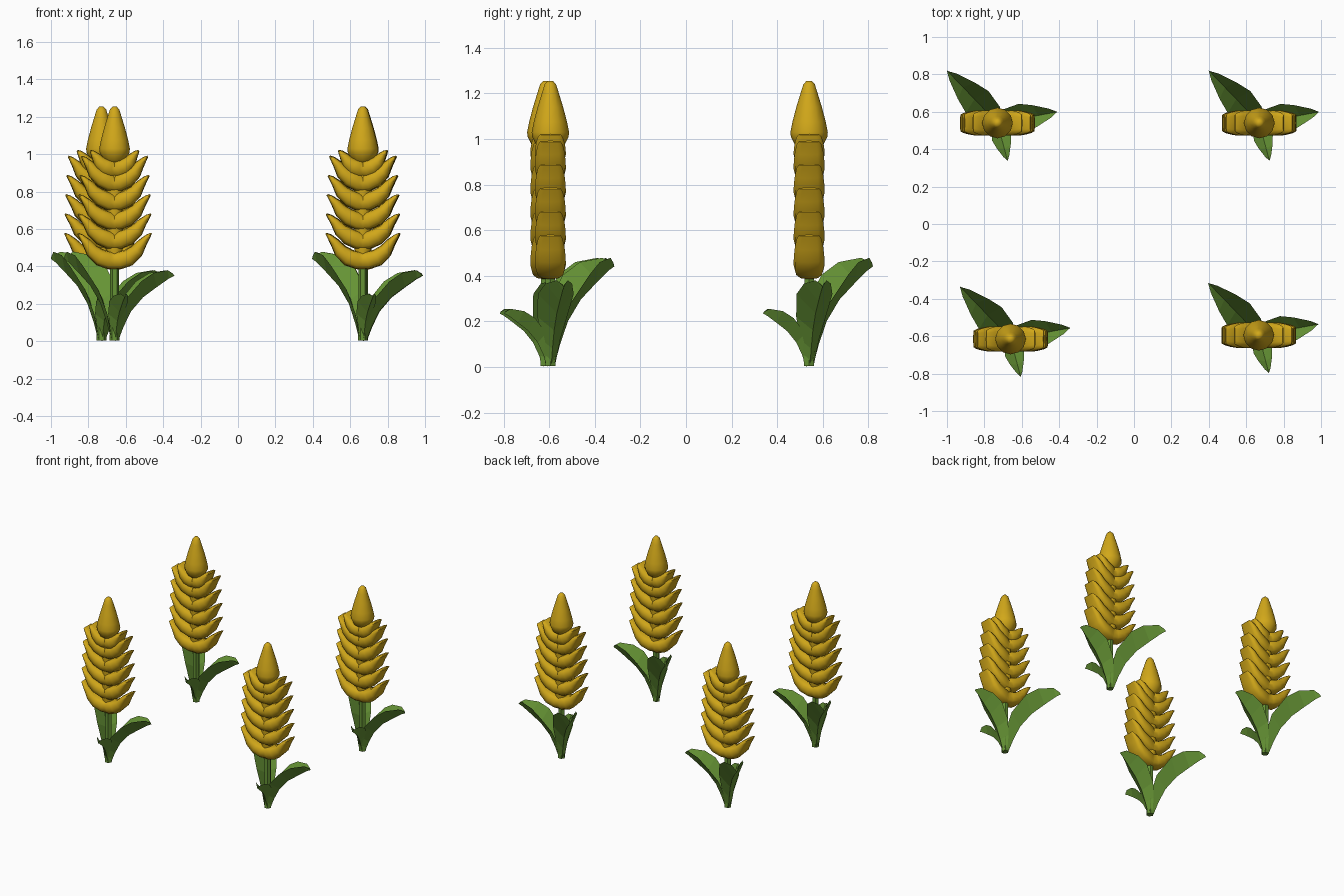
import bpy, bmesh
from math import sin, cos, pi, radians, copysign

if "Cube" in bpy.data.objects:
    bpy.data.objects.remove(bpy.data.objects["Cube"])


def material(name, rgb):
    m = bpy.data.materials.new(name)
    m.diffuse_color = (*rgb, 1)
    m.use_nodes = True
    m.node_tree.nodes["Principled BSDF"].inputs["Base Color"].default_value = m.diffuse_color
    return m


yellow = material("petal_yellow", (0.64, 0.39, 0.01))
green = material("leaf_green", (0.13, 0.29, 0.035))


def loft(bm, rings):
    """Skin a list of equal-length point rings and cap both ends."""
    rows = [[bm.verts.new(p) for p in ring] for ring in rings]
    n = len(rows[0])
    for a, b in zip(rows, rows[1:]):
        for i in range(n):
            j = (i + 1) % n
            bm.faces.new((a[i], a[j], b[j], b[i]))
    bm.faces.new(rows[0][::-1])
    bm.faces.new(rows[-1])


def finish(bm, name, mat, smooth=None):
    bmesh.ops.recalc_face_normals(bm, faces=bm.faces)
    me = bpy.data.meshes.new(name)
    bm.to_mesh(me)
    bm.free()
    me.materials.append(mat)
    if smooth:
        me.shade_smooth()
        me.set_sharp_from_angle(angle=radians(smooth))
    return me


def lathe(name, profile, sides, mat, smooth):
    bm = bmesh.new()
    loft(bm, [[(r * cos(2 * pi * i / sides), r * sin(2 * pi * i / sides), z)
               for i in range(sides)] for r, z in profile])
    return finish(bm, name, mat, smooth)


# Folded leaf: edge r, edge z, midrib r, midrib z, half width
LEAF = [(0.000, 0.012, 0.020, 0.003, 0.022),
        (0.010, 0.120, 0.050, 0.080, 0.042),
        (0.045, 0.220, 0.090, 0.160, 0.066),
        (0.130, 0.320, 0.155, 0.235, 0.080),
        (0.200, 0.365, 0.230, 0.290, 0.060),
        (0.285, 0.380, 0.295, 0.335, 0.025),
        (0.317, 0.362, 0.325, 0.350, 0.004)]


def leaf(name, azimuth, length, height, width):
    a = radians(azimuth)
    bm = bmesh.new()
    rings = []
    for er, ez, mr, mz, w in LEAF:
        ir, iz = mr + (er - mr) * 0.3, mz + (ez - mz) * 0.3
        ring = [(er, w, ez), (mr, 0, mz), (er, -w, ez), (ir, 0, iz)]
        rings.append([(r * length * cos(a) - s * width * sin(a),
                       r * length * sin(a) + s * width * cos(a),
                       z * height) for r, s, z in ring])
    loft(bm, rings)
    return finish(bm, name, green)


# Petal pair: x, z, half thickness, half depth, from centre to tip
PETAL = [(0.000, 0.000, 0.046, 0.052),
         (0.025, 0.002, 0.048, 0.062),
         (0.075, 0.017, 0.046, 0.068),
         (0.120, 0.053, 0.037, 0.067),
         (0.150, 0.098, 0.025, 0.062),
         (0.180, 0.132, 0.013, 0.054),
         (0.197, 0.147, 0.004, 0.045)]


def petal_pair(name, z0, sx, sz=1.0, lift=0.0):
    full = [(-x, z, t, d, -1) for x, z, t, d in PETAL[:0:-1]]
    full += [(x, z, t, d, 1) for x, z, t, d in PETAL]
    pts = [(x * sx, z0 + z * sz + lift * min(1, abs(x) / 0.1) * (1 - abs(x) / 0.2), t, d)
           for x, z, t, d, _ in full]
    rings = []
    for k, (x, z, t, d) in enumerate(pts):
        p, q = pts[max(k - 1, 0)], pts[min(k + 1, len(pts) - 1)]
        dx, dz = q[0] - p[0], q[1] - p[1]
        ln = (dx * dx + dz * dz) ** 0.5
        ring = []
        for i in range(12):
            c, s = cos(2 * pi * i / 12), sin(2 * pi * i / 12)
            y = copysign(abs(c) ** 0.7, c) * d     # rounded-square section
            n = copysign(abs(s) ** 0.7, s) * t
            ring.append((x - dz / ln * n, y, z + dx / ln * n))
        rings.append(ring)
    bm = bmesh.new()
    loft(bm, rings)
    return finish(bm, name, yellow, 50)


# Parts of one plant
parts = [
    lathe("stem", [(0.026, 0.005), (0.024, 0.2), (0.024, 0.45)], 6, green, None),
    lathe("bud", [(0.02, 0.94), (0.06, 0.97), (0.08, 1.01), (0.082, 1.03), (0.073, 1.075),
                  (0.056, 1.14), (0.036, 1.205), (0.025, 1.24), (0.012, 1.254)],
          12, yellow, 50),
    lathe("core", [(0.03, 0.42), (0.045, 0.5), (0.045, 0.98)], 10, yellow, 50),
    leaf("large_leaf", 134, 1.2, 1.26, 1.05),
    leaf("middle_leaf", 10.5, 1.0, 1.0, 1.0),
    leaf("small_leaf", -75, 0.645, 0.67, 0.65),
]
for i, sx in enumerate((1.0, 0.99, 0.97, 0.94, 0.9)):
    parts.append(petal_pair(f"petals_{i + 1}", 0.43 + 0.103 * i, sx, 1.0, 0.02 if i else 0))
parts.append(petal_pair("petals_6", 0.92, 0.66, 0.68))

# Four copies of the plant
for n, (x, y) in enumerate([(-0.73, 0.54), (0.67, 0.54), (-0.66, -0.615), (0.667, -0.595)]):
    for me in parts:
        ob = bpy.data.objects.new(f"plant_{n + 1}_{me.name}", me)
        ob.location = (x, y, 0)
        bpy.context.collection.objects.link(ob)
